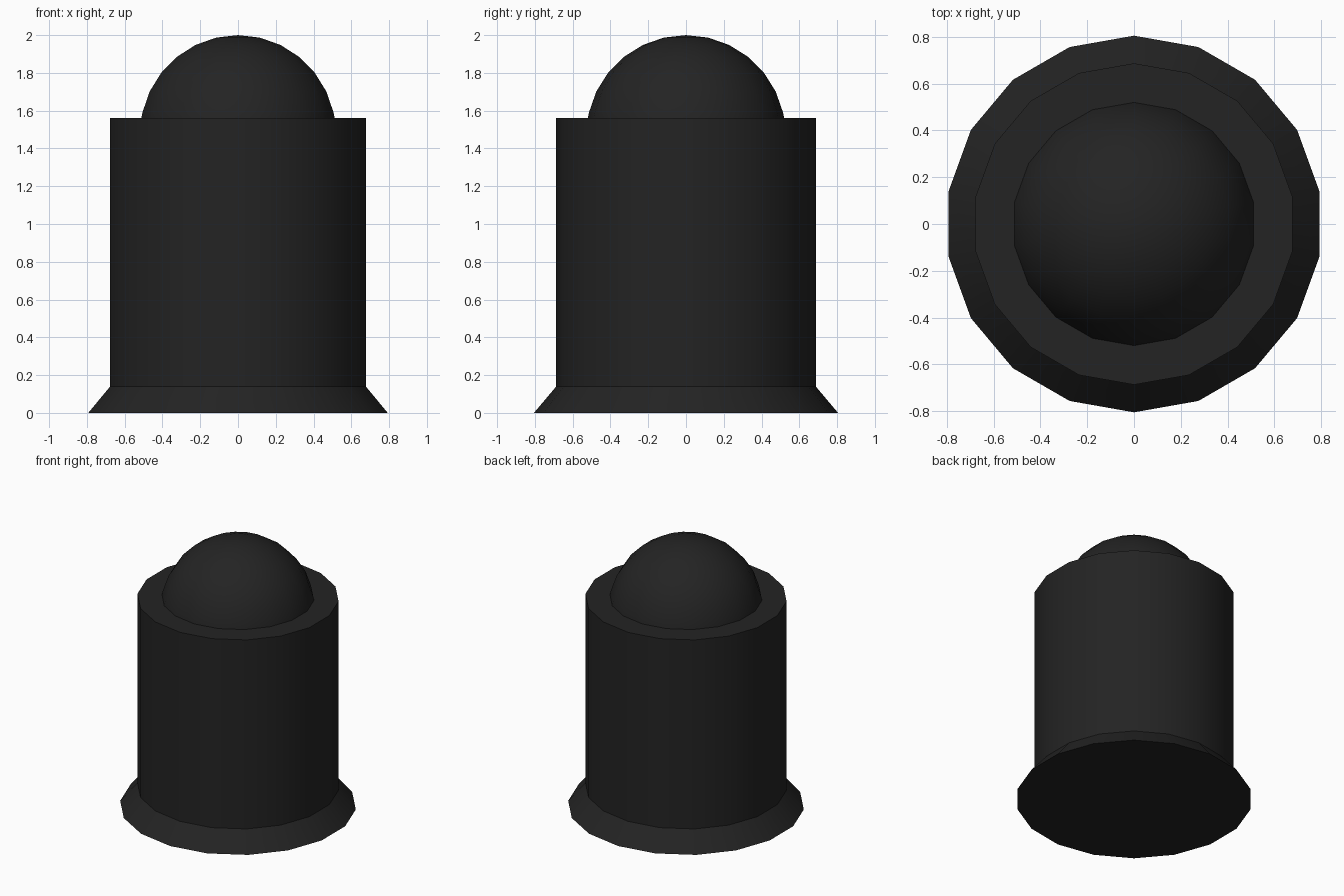
import bpy
import bmesh
from math import cos, sin, pi, radians, sqrt

cube = bpy.data.objects.get("Cube")
if cube:
    bpy.data.objects.remove(cube, do_unlink=True)

SIDES = 18

charcoal = bpy.data.materials.new("charcoal")
charcoal.use_nodes = True
colour = (0.017, 0.017, 0.017, 1)
charcoal.diffuse_color = colour
charcoal.node_tree.nodes["Principled BSDF"].inputs["Base Color"].default_value = colour


def lathe(name, profile, cap_bottom=False, cap_top=False):
    """Turn a (radius, height) profile round the z axis; radius 0 makes a tip."""
    bm = bmesh.new()
    rings = []
    for r, z in profile:
        if r == 0:
            rings.append([bm.verts.new((0, 0, z))] * SIDES)
            continue
        angles = [pi / 2 + 2 * pi * i / SIDES for i in range(SIDES)]
        rings.append([bm.verts.new((r * cos(a), r * sin(a), z)) for a in angles])
    for low, high in zip(rings, rings[1:]):
        for i in range(SIDES):
            j = (i + 1) % SIDES
            corners = [low[i], low[j], high[j], high[i]]
            bm.faces.new(list(dict.fromkeys(corners)))
    if cap_bottom:
        bm.faces.new(rings[0][::-1])
    if cap_top:
        bm.faces.new(rings[-1])
    mesh = bpy.data.meshes.new(name)
    bm.to_mesh(mesh)
    bm.free()
    mesh.materials.append(charcoal)
    obj = bpy.data.objects.new(name, mesh)
    bpy.context.collection.objects.link(obj)
    bpy.ops.object.select_all(action="DESELECT")
    obj.select_set(True)
    bpy.context.view_layer.objects.active = obj
    bpy.ops.object.shade_smooth_by_angle(angle=radians(30))
    return obj


# Flared foot and straight body
FOOT_TOP, BODY_TOP, BODY_R = 0.14, 1.56, 0.687
lathe("flared_base", [(0.805, 0), (BODY_R, FOOT_TOP)], cap_bottom=True)
lathe("body", [(BODY_R, FOOT_TOP), (BODY_R, BODY_TOP)], cap_top=True)

# Rounded top: a sphere cap rising from the body
DOME_R, STEPS = 0.527, 7
centre = 2 - DOME_R
dome = [(sqrt(DOME_R ** 2 - (BODY_TOP - centre) ** 2), BODY_TOP)]
for k in range(1, STEPS):
    a = pi / 2 * k / STEPS
    dome.append((DOME_R * cos(a), centre + DOME_R * sin(a)))
lathe("dome", dome + [(0, 2)])
